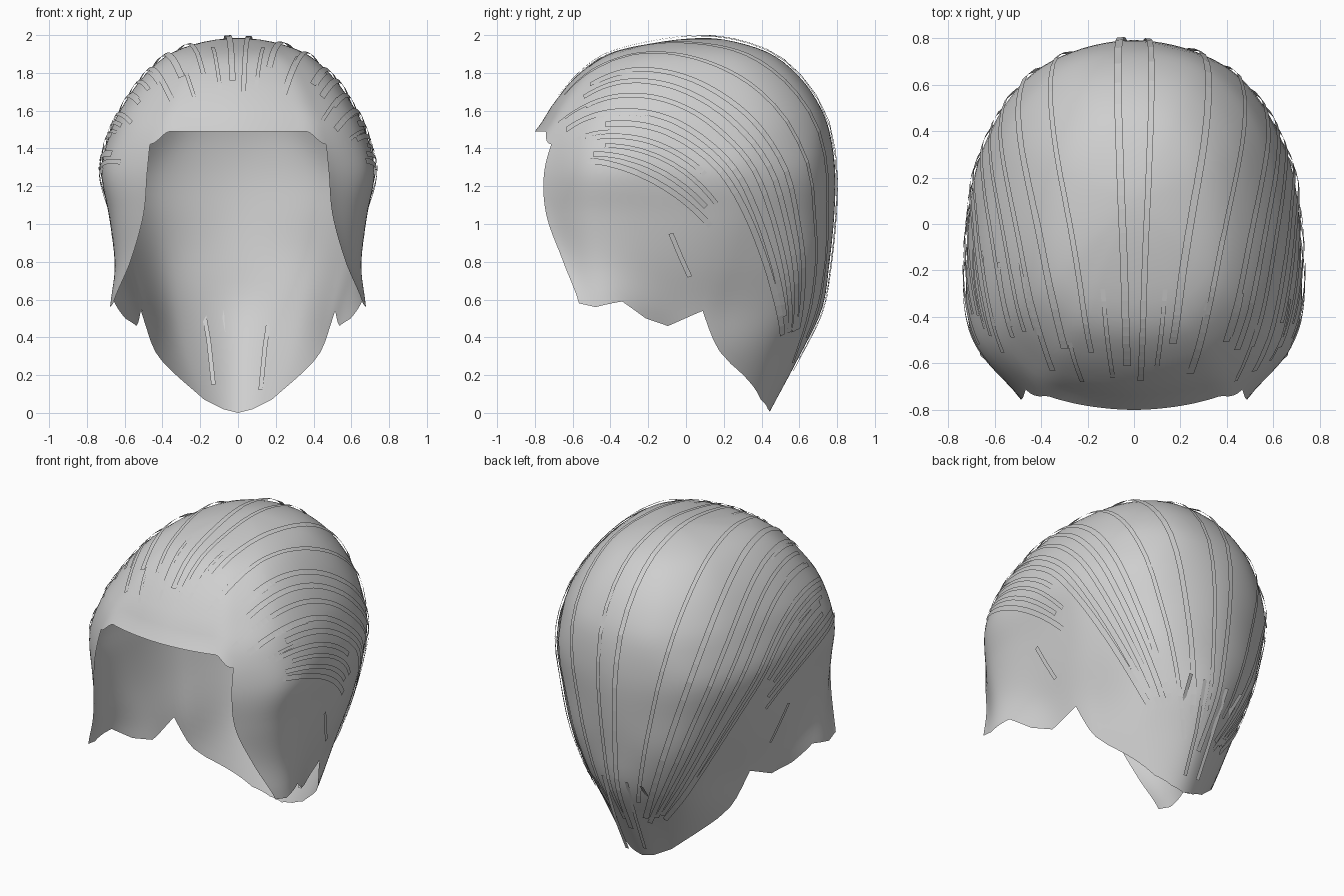
import bpy, bmesh, math, random
from mathutils import Vector
from mathutils.bvhtree import BVHTree

random.seed(4)
if "Cube" in bpy.data.objects:
    bpy.data.objects.remove(bpy.data.objects["Cube"])

hair = bpy.data.materials.new("light grey hair")
hair.use_nodes = True
hair.diffuse_color = (0.62, 0.62, 0.62, 1)
hair.node_tree.nodes["Principled BSDF"].inputs["Base Color"].default_value = hair.diffuse_color

# Dome levels: height, half width, front and back reach
DOME = [(1.985, 0, 0.1, 0.1), (1.96, 0.2, -0.16, 0.28), (1.895, 0.37, -0.42, 0.46),
        (1.78, 0.5, -0.58, 0.6), (1.64, 0.6, -0.7, 0.7), (1.49, 0.675, -0.8, 0.76)]
ANGLES = [-90, -69, -51, -22, 5, 35, 65, 90]

# Curtain levels: height, then (x, y) from the face opening round to the back
CURTAIN = [
    (1.28, (.48, -.75), (.69, -.5), (.72, -.15), (.66, .3), (.42, .66), (0, .79)),
    (1.05, (.5, -.74), (.66, -.5), (.68, -.15), (.62, .3), (.4, .65), (0, .785)),
    (0.8, (.57, -.65), (.65, -.45), (.63, -.15), (.56, .25), (.37, .63), (0, .76)),
    (0.55, (.67, -.56), (.67, -.38), (.56, -.1), (.49, .18), (.33, .55), (0, .72)),
    (0.3, (.69, -.56), (.64, -.38), (.5, -.1), (.43, .18), (.27, .45), (0, .6)),
    (0, (.69, -.56), (.6, -.38), (.45, -.1), (.3, .2), (.15, .38), (0, .44)),
]
# Lower hem: column, height
HEM = [(2, .58), (2.5, .56), (3.2, .59), (3.6, .5), (4, .46), (4.7, .54),
       (4.95, .34), (5.2, .26), (6, .07), (6.5, .02), (7, 0)]


def dome_level(z, w, front, back):
    centre = front + (back - front) * 0.38
    row = []
    for a in ANGLES:
        c, s = math.cos(math.radians(a)), math.sin(math.radians(a))
        reach = (back - centre) if s > 0 else (centre - front)
        row.append(Vector((w * max(c, 0) ** 0.85,
                           centre + reach * math.copysign(abs(s) ** 0.85, s), z)))
    return row


def curtain_level(z, *points):
    row = [Vector((x, y, z)) for x, y in points]
    ghost = 2 * row[0] - row[1]
    return [Vector((0, ghost.y, z)), ghost] + row


levels = [dome_level(*d) for d in DOME] + [curtain_level(*c) for c in CURTAIN]
LAST = len(levels) - 1


def spline(a, b, c, d, f):
    return b + 0.5 * f * (c - a + f * (2 * a - 5 * b + 4 * c - d + f * (3 * (b - c) + d - a)))


def flip(p):
    return Vector((-p.x, p.y, p.z))


def across(row, u):
    """Point on one level at column u."""
    i = min(int(u), len(row) - 2)
    padded = [flip(row[1])] + row + [flip(row[-2])]
    return spline(*padded[i:i + 4], u - i)


def surface(u, t):
    """Point on the shell at column u, level t."""
    i = min(int(t), LAST - 1)
    pts = [across(levels[min(max(k, 0), LAST)], u) for k in range(i - 1, i + 3)]
    if i == 0:
        pts[0] = 2 * pts[1] - pts[2]
        pts[0].z = pts[2].z
    if i == LAST - 1:
        pts[3] = 2 * pts[2] - pts[1]
    return spline(*pts, t - i)


def hem_level(u):
    """Level at which column u meets the hem."""
    for (u0, z0), (u1, z1) in zip(HEM, HEM[1:]):
        if u <= u1 + 1e-6:
            z = z0 + (z1 - z0) * (u - u0) / (u1 - u0)
            break
    low, high = 5.0, float(LAST)
    for _ in range(25):
        mid = (low + high) / 2
        if surface(u, mid).z > z:
            low = mid
        else:
            high = mid
    return high


def make_object(name, bm):
    mesh = bpy.data.meshes.new(name)
    bm.to_mesh(mesh)
    bm.free()
    mesh.materials.append(hair)
    obj = bpy.data.objects.new(name, mesh)
    bpy.context.collection.objects.link(obj)
    return obj


# Hair shell: dome over all columns, curtain behind the face opening
STEP, DOME_ROWS, CURTAIN_ROWS = 10, 18, 22
bm = bmesh.new()
for side in (1, -1):
    grid = []
    for j in range(7 * STEP + 1):
        u = j / STEP
        f = min(max((u - 1.4) / 0.6, 0), 1)
        brow = 5 + 0.35 * f * f * (3 - 2 * f)
        ts = [brow * k / DOME_ROWS for k in range(DOME_ROWS + 1)]
        if u >= 2:
            end = hem_level(u)
            ts += [brow + (end - brow) * k / CURTAIN_ROWS for k in range(1, CURTAIN_ROWS + 1)]
        pts = [surface(u, t) for t in ts]
        grid.append([bm.verts.new((side * p.x, p.y, p.z)) for p in pts])
    for left, right in zip(grid, grid[1:]):
        for k in range(min(len(left), len(right)) - 1):
            quad = [left[k], right[k], right[k + 1], left[k + 1]]
            bm.faces.new(quad[::-1] if side > 0 else quad)
bmesh.ops.remove_doubles(bm, verts=bm.verts, dist=0.0005)
bmesh.ops.dissolve_degenerate(bm, edges=bm.edges, dist=0.0001)
bmesh.ops.recalc_face_normals(bm, faces=bm.faces)
top = max(bm.faces, key=lambda f: f.calc_center_median().z)
if top.normal.z < 0:
    bmesh.ops.reverse_faces(bm, faces=bm.faces)
tree = BVHTree.FromBMesh(bm)
shell = make_object("hair_shell", bm)
for poly in shell.data.polygons:
    poly.use_smooth = True


def add_strip(bm, edges):
    """Ribbon of quads from pairs of edge points."""
    pairs = [[bm.verts.new(p) for p in pair] for pair in edges]
    for (a, b), (c, d) in zip(pairs, pairs[1:]):
        bm.faces.new((a, b, d, c))


# Combed strands: thin ribbons swept from the hairline back to the nape
ORIGIN = Vector((0, 0, 0.95))


def strand(bm, roll, start, end, width, lift, count):
    sx, cz = math.sin(roll), math.cos(roll)
    front = Vector((0.58 * sx, -0.8, 0.6 - 0.2 * abs(sx)))
    over = Vector((sx, 0.15, cz + 0.4 * abs(sx))) * 1.3
    nape = Vector((0.22 * sx, 0.62, -0.88))
    path = []
    for k in range(count + 1):
        s = start + (end - start) * k / count
        ray = front * (1 - s) ** 2 + over * 2 * s * (1 - s) + nape * s * s
        hit, normal, _, _ = tree.ray_cast(ORIGIN, ray.normalized())
        if hit:
            path.append((hit, normal if normal.dot(ray) > 0 else -normal))
    edges = []
    for k, (p, n) in enumerate(path):
        along = path[min(k + 1, len(path) - 1)][0] - path[max(k - 1, 0)][0]
        out = along.cross(n).normalized() * width / 2
        height = lift * (0.5 + 0.5 * math.sin(math.pi * k / (len(path) - 1)))
        edges.append((p + n * height + out, p + n * height - out))
    add_strip(bm, edges)


for name, side in (("left_strands", 1), ("right_strands", -1)):
    bm = bmesh.new()
    for k in range(12):
        roll = side * math.radians(3 + 7.8 * k + random.uniform(-1.5, 1.5))
        end = 0.98 if k < 8 else 0.6
        strand(bm, roll, random.uniform(0.07, 0.2), end - random.uniform(0, 0.1),
               random.uniform(0.024, 0.036), random.uniform(0.012, 0.017), 40)
    # Short stray wisps between the long strands
    for k in range(6):
        begin = random.uniform(0.06, 0.2)
        strand(bm, side * math.radians(7 + 11 * k), begin,
               begin + random.uniform(0.1, 0.25), 0.02, 0.008, 8)
    make_object(name, bm)

# Loose strand tips hanging at the nape
bm = bmesh.new()
for x, y, z in ((0.05, 0.52, 0.06), (-0.06, 0.5, 0.08), (0.12, 0.45, 0.12), (-0.13, 0.44, 0.15)):
    half = Vector((0.012, 0, 0))
    points = Vector((x * 1.5, 0.73, 0.6)), Vector((x * 1.2, y + 0.11, z + 0.24)), Vector((x, y, z))
    add_strip(bm, [(p - half, p + half) for p in points])
make_object("nape_tips", bm)

# Small wisp beside each ear
bm = bmesh.new()
for side in (1, -1):
    half = Vector((0, 0.012, 0.004))
    points = [Vector((side * x, y, z)) for x, y, z in ((.67, -.08, .95), (.64, -.03, .83), (.61, .02, .72))]
    add_strip(bm, [(p - half, p + half) for p in points])
make_object("ear_wisps", bm)
